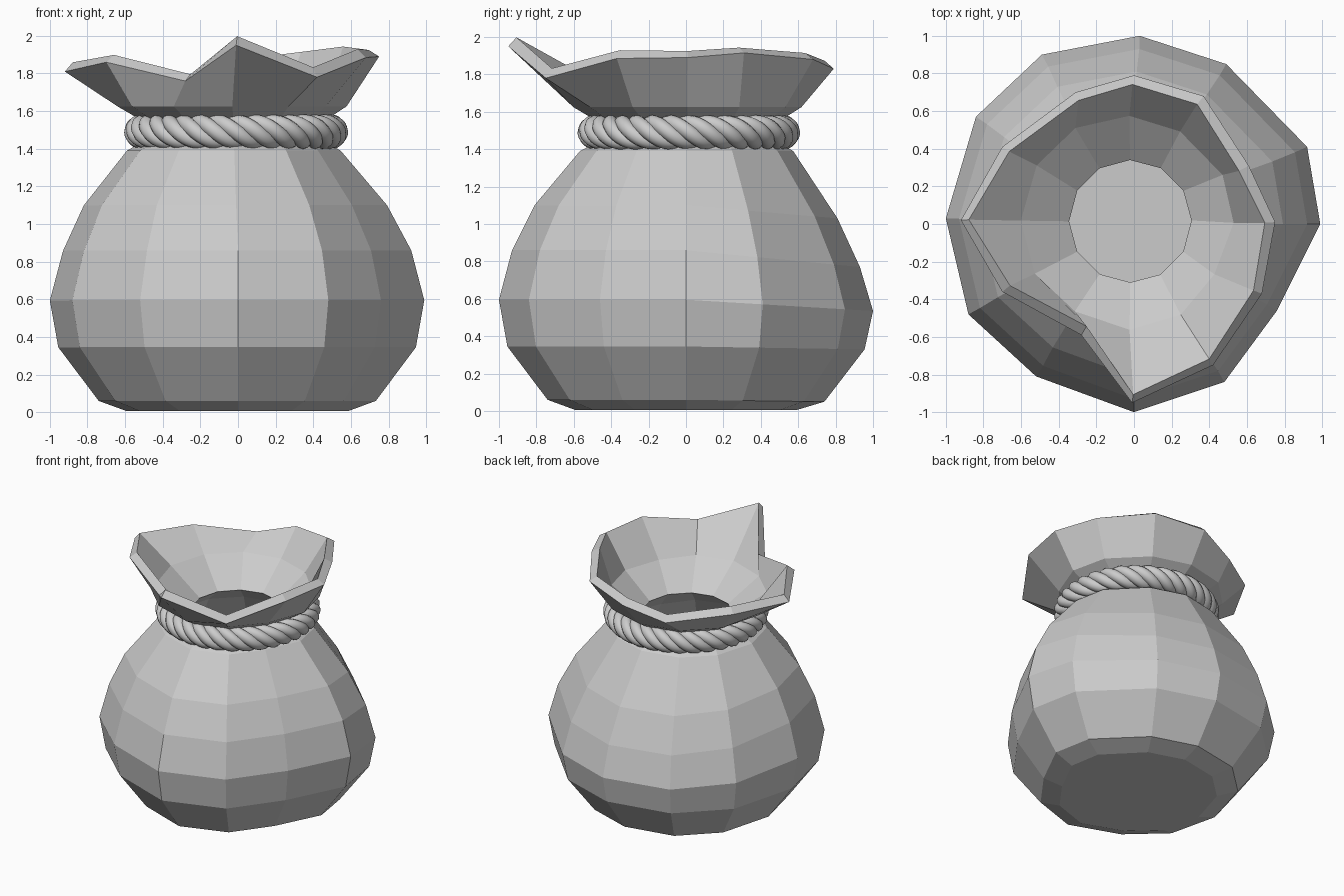
import bpy, bmesh
from math import sin, cos, pi

if "Cube" in bpy.data.objects:
    bpy.data.objects.remove(bpy.data.objects["Cube"])

# widest outline of the sack (12 spokes, counter-clockwise from +x)
OUTLINE = [(.99, 0), (.92, .41), (.49, .85), (.03, 1), (-.49, .90), (-.84, .57),
           (-1, .03), (-.88, -.48), (-.52, -.81), (0, -1), (.48, -.84), (.76, -.46)]
# uneven outer edge of the mouth, one point per spoke
RIM = [(.75, .01, 1.89), (.61, .31, 1.915), (.37, .68, 1.88), (0, .79, 1.83),
       (-.31, .70, 1.74), (-.70, .41, 1.80), (-.92, .02, 1.81), (-.70, -.36, 1.86),
       (-.28, -.59, 1.76), (-.01, -.95, 1.95), (.42, -.75, 1.78), (.68, -.37, 1.885)]
# height, scale, x shift, backward sag, roundness
PROFILE = [(.005, .59, 0, 0, 0), (.06, .74, 0, .01, 0), (.345, .955, 0, .015, 0),
           (.595, 1, 0, .06, 0), (.86, .93, 0, .09, 0), (1.1, .81, -.01, .07, 0),
           (1.39, .57, -.02, 0, .2), (1.49, .39, -.02, 0, 1), (1.625, .61, -.03, 0, .5)]
N = len(OUTLINE)

# cloth sack: stacked rings, flat base, thickness added inward
bm = bmesh.new()
rings = []
for z, s, dx, sag, rnd in PROFILE:
    ring = []
    for i, (x, y) in enumerate(OUTLINE):
        a = 2 * pi * i / N
        px = x + (cos(a) - x) * rnd
        py = y + (sin(a) - y) * rnd
        ring.append(bm.verts.new((px * s + dx, py * s + .015 * rnd, z - sag * max(0, y))))
    rings.append(ring)
rings.append([bm.verts.new(p) for p in RIM])
bm.faces.new(rings[0][::-1])
for lo, hi in zip(rings, rings[1:]):
    for i in range(N):
        j = (i + 1) % N
        bm.faces.new((lo[i], lo[j], hi[j], hi[i]))
mesh = bpy.data.meshes.new("sack")
bm.to_mesh(mesh)
bm.free()
sack = bpy.data.objects.new("sack", mesh)
bpy.context.collection.objects.link(sack)
sol = sack.modifiers.new("thickness", 'SOLIDIFY')
sol.thickness = .065
sol.offset = -1

# twisted rope: four round strands wound about a ring
STRANDS, TURNS, STEPS = 4, 8, 240
curve = bpy.data.curves.new("rope", 'CURVE')
curve.dimensions = '3D'
curve.bevel_depth = .042
curve.bevel_resolution = 3
for k in range(STRANDS):
    sp = curve.splines.new('POLY')
    sp.points.add(STEPS - 1)
    sp.use_cyclic_u = True
    for i, p in enumerate(sp.points):
        t = 2 * pi * i / STEPS
        phi = 2 * pi * k / STRANDS - TURNS * t
        r = .503 + .05 * cos(phi)
        p.co = (r * cos(t) - .01, r * sin(t) + .015, 1.49 + .05 * sin(phi), 1)
    sp.use_smooth = True
rope = bpy.data.objects.new("rope_tie", curve)
bpy.context.collection.objects.link(rope)
